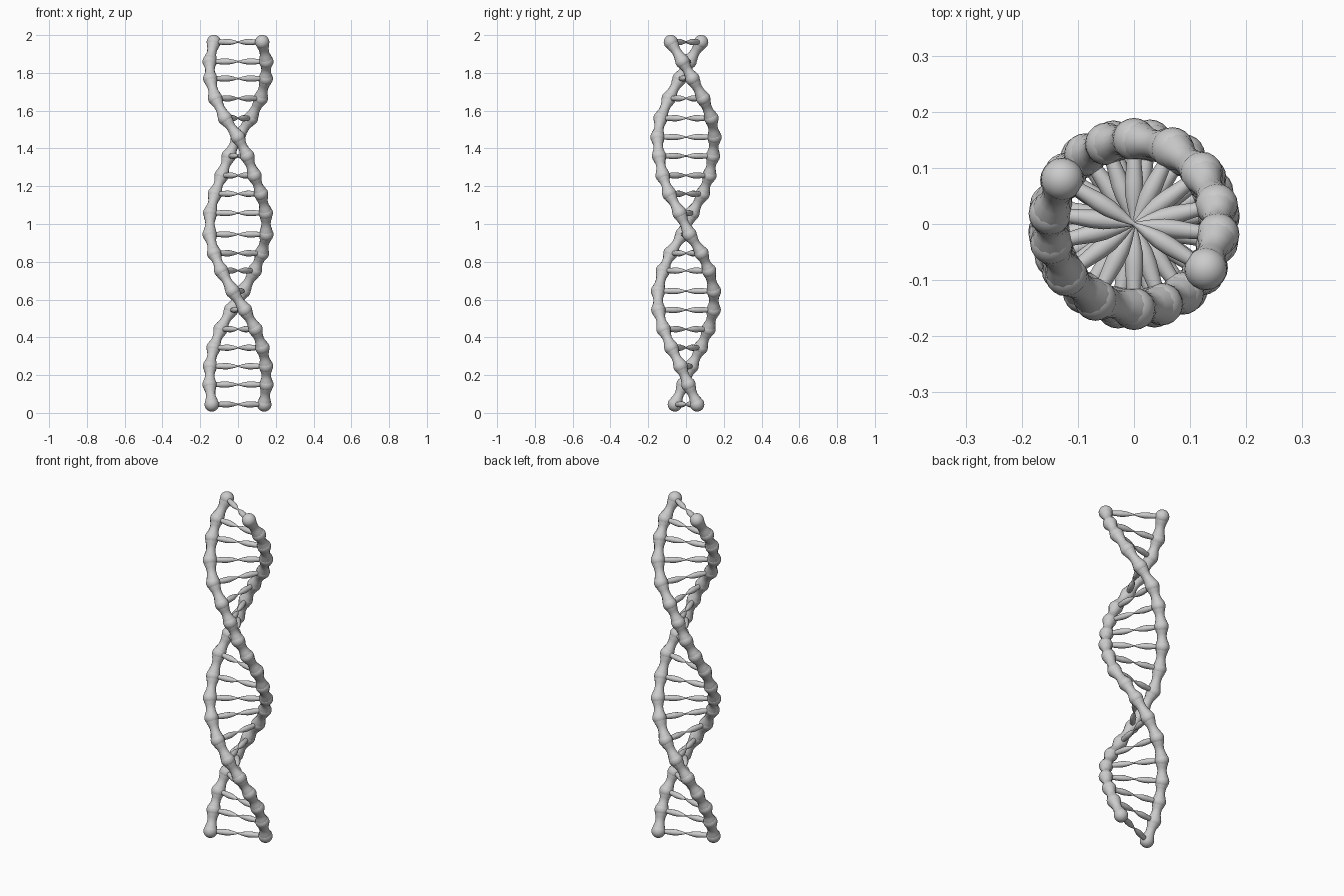
import bpy, bmesh
from math import sin, cos, radians
from mathutils import Vector, Matrix

if "Cube" in bpy.data.objects:
    bpy.data.objects.remove(bpy.data.objects["Cube"])

# height and twist angle of each base pair (slightly irregular, one entry per rung)
HEIGHTS = [.045, .15, .247, .345, .443, .545, .645, .753, .845, .945,
           1.058, 1.16, 1.257, 1.36, 1.46, 1.56, 1.665, 1.77, 1.86, 1.963]
TWIST = [-23, -5, 11, 31, 52, 76, 101, 126, 147, 173,
         193, 216, 235, 251, 270, 297, 323, 347, 367, 392]
R, BALL = 0.151, 0.038


def strand_points(side):
    return [Vector((side * R * cos(radians(-a)), side * R * sin(radians(-a)), z))
            for z, a in zip(HEIGHTS, TWIST)]


def tubes(name, paths):
    """Round tubes with varying radius; paths = list of [(point, radius), ...]."""
    cu = bpy.data.curves.new(name, 'CURVE')
    cu.dimensions = '3D'
    cu.bevel_depth = 1.0
    cu.bevel_resolution = 4
    cu.use_fill_caps = True
    for path in paths:
        sp = cu.splines.new('POLY')
        sp.points.add(len(path) - 1)
        for p, (co, r) in zip(sp.points, path):
            p.co = (*co, 1)
            p.radius = r
    ob = bpy.data.objects.new(name, cu)
    bpy.context.collection.objects.link(ob)
    bpy.ops.object.select_all(action='DESELECT')
    ob.select_set(True)
    bpy.context.view_layer.objects.active = ob
    bpy.ops.object.convert(target='MESH')
    bpy.ops.object.shade_smooth()


def balls(name, pts):
    bm = bmesh.new()
    for p in pts:
        bmesh.ops.create_uvsphere(bm, u_segments=20, v_segments=12, radius=BALL,
                                  matrix=Matrix.Translation(p))
    for f in bm.faces:
        f.smooth = True
    me = bpy.data.meshes.new(name)
    bm.to_mesh(me)
    bm.free()
    bpy.context.collection.objects.link(bpy.data.objects.new(name, me))


left, right = strand_points(-1), strand_points(1)

# two backbones: beads joined by necked tubes
PROFILE = [(0, .036), (.2, .033), (.35, .027), (.5, .025), (.65, .027), (.8, .033)]
for label, pts in (("left", left), ("right", right)):
    path = [(a.lerp(b, t), r) for a, b in zip(pts, pts[1:]) for t, r in PROFILE]
    path.append((pts[-1], .036))
    tubes(label + "_backbone", [path])
    balls(label + "_beads", pts)

# rungs: a pair of spindles meeting at the axis
HALF = [(0, .012), (.25, .013), (.5, .0165), (.65, .016), (.82, .011), (.985, .004)]
rungs = []
for a, b in zip(left, right):
    mid = (a + b) / 2
    half_a = [(a.lerp(mid, t), r) for t, r in HALF]
    half_b = [(b.lerp(mid, t), r) for t, r in reversed(HALF)]
    rungs.append(half_a + half_b)
tubes("base_pair_rungs", rungs)
